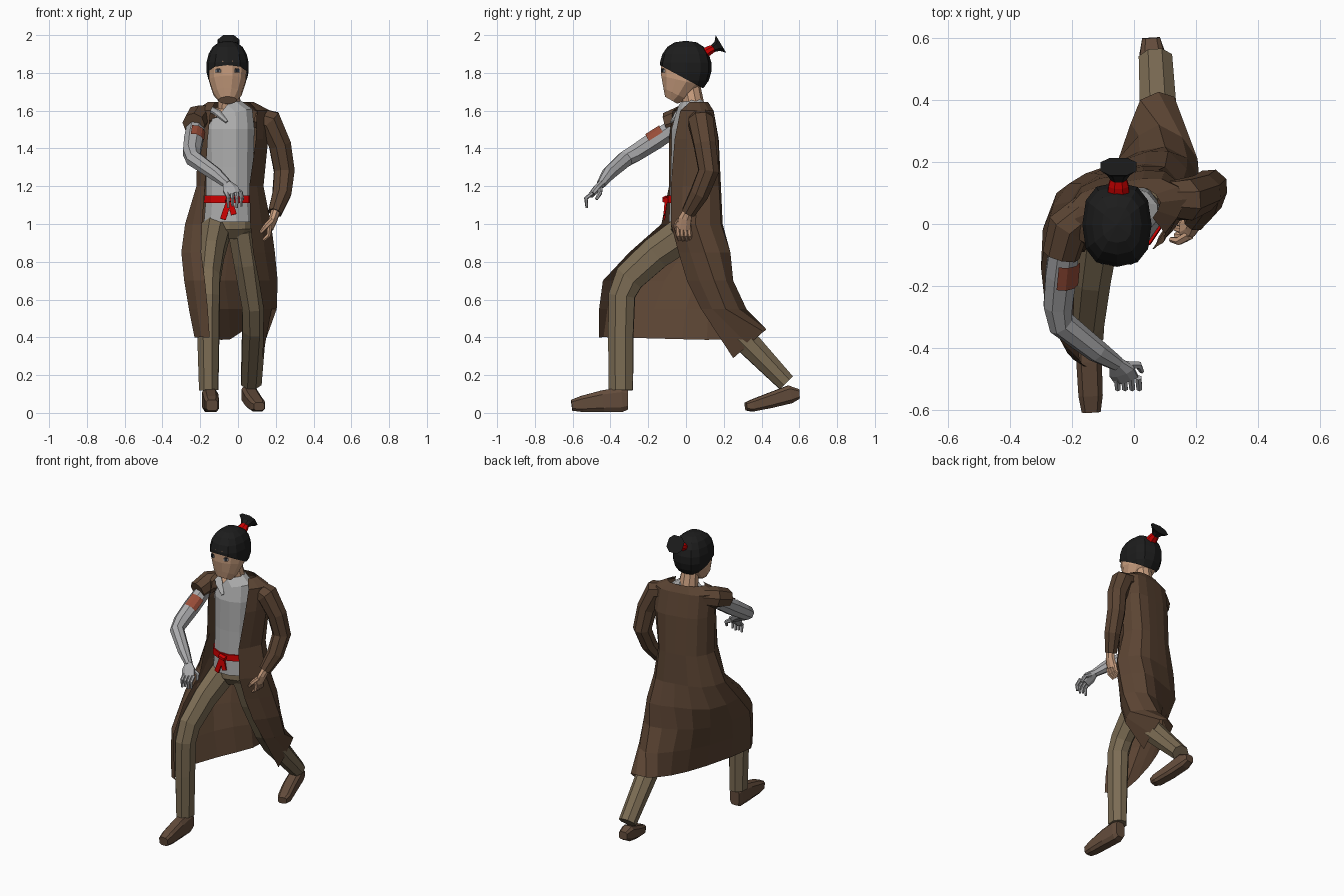
import bpy, bmesh, math
from mathutils import Vector

def mat(name, r, g, b):
    m = bpy.data.materials.new(name)
    m.diffuse_color = (r, g, b, 1)
    return m

COAT = mat("coat brown", 0.105, 0.058, 0.033)
BOOT = mat("boot brown", 0.125, 0.072, 0.044)
TROUSER = mat("trouser khaki", 0.20, 0.15, 0.088)
SHIRT = mat("shirt grey", 0.42, 0.42, 0.42)
METAL = mat("metal grey", 0.40, 0.40, 0.41)
SKIN = mat("skin", 0.58, 0.34, 0.21)
HAIR = mat("hair black", 0.012, 0.012, 0.012)
RED = mat("sash red", 0.60, 0.0, 0.0)
PATCH = mat("faded red", 0.32, 0.075, 0.04)
EYE = mat("eye dark", 0.02, 0.025, 0.035)

def finish(name, bm, material):
    bmesh.ops.recalc_face_normals(bm, faces=bm.faces)
    me = bpy.data.meshes.new(name)
    bm.to_mesh(me)
    bm.free()
    me.materials.append(material)
    ob = bpy.data.objects.new(name, me)
    bpy.context.collection.objects.link(ob)
    return ob

def boxy(c, power):
    return math.copysign(abs(c) ** power, c)

def limb(name, pts, material, sides=8, keep=None, power=1):
    """Tube through (x, y, z, width radius, depth radius) stations.
    keep = (direction, limit) leaves only the faces turned that way; power < 1 squares it off."""
    bm = bmesh.new()
    P = [Vector(p[:3]) for p in pts]
    u, rings = None, []
    grow = 1 / math.cos(math.pi / sides) if power == 1 and sides > 4 else 1
    for i, p in enumerate(pts):
        a, b = P[max(i - 1, 0)], P[min(i + 1, len(P) - 1)]
        t = (b - a).normalized()
        if u is None:
            u = Vector((1, 0, 0)) if abs(t.x) < 0.7 else Vector((0, 1, 0))
        u = (u - t * u.dot(t)).normalized()
        v = t.cross(u)
        rw, rd = p[3] * grow, p[-1] * grow
        ring = []
        for k in range(sides):
            ang = 2 * math.pi * (k + 0.5) / sides
            ring.append(bm.verts.new(P[i] + u * rw * boxy(math.cos(ang), power)
                                     + v * rd * boxy(math.sin(ang), power)))
        rings.append(ring)
    for r, s in zip(rings, rings[1:]):
        for k in range(sides):
            j = (k + 1) % sides
            bm.faces.new((r[k], r[j], s[j], s[k]))
    bm.faces.new(rings[0])
    bm.faces.new(rings[-1])
    bmesh.ops.recalc_face_normals(bm, faces=bm.faces)
    if keep:
        d = Vector(keep[0]).normalized()
        drop = [f for f in bm.faces if f.normal.dot(d) < keep[1]]
        bmesh.ops.delete(bm, geom=drop, context='FACES')
    return finish(name, bm, material)

def plate(name, loc, size, turn, material):
    bm = bmesh.new()
    bmesh.ops.create_cube(bm, size=1)
    for v in bm.verts:
        v.co = Vector(v.co[i] * size[i] for i in range(3))
    ob = finish(name, bm, material)
    ob.location, ob.rotation_euler = loc, (0, 0, turn)

CX = -0.055

# Head, neck and face
limb("head", [(CX, -0.078, 1.655, .048, .038), (CX, -0.058, 1.69, .075, .069),
              (CX, -0.026, 1.76, .098, .108), (CX, -0.02, 1.85, .10, .112),
              (CX, -0.01, 1.90, .07, .08)], SKIN, 12)
limb("neck", [(-.045, .04, 1.55, .12, .075), (-.04, .045, 1.59, .115, .07),
              (-.045, .04, 1.62, .062, .056), (-.05, .02, 1.72, .05, .055)], SKIN, 10)
for s in (-1, 1):
    plate("eye", (CX + s * .050, -.121, 1.81), (.030, .009, .014), s * .45, SHIRT)
    plate("pupil", (CX + s * .050, -.124, 1.812), (.018, .009, .022), s * .45, EYE)

# Hair cap, squared off and cut along a sloping hairline
bm = bmesh.new()
bmesh.ops.create_uvsphere(bm, u_segments=12, v_segments=9, radius=1)
for v in bm.verts:
    x, y, z = v.co
    h = math.hypot(x, y) or 1
    w = h ** .8
    v.co = Vector((CX + boxy(x / h, .75) * w * .113, boxy(y / h, .8) * w * .138 - .002,
                   1.83 + z * .14))
bmesh.ops.bisect_plane(bm, geom=bm.verts[:] + bm.edges[:] + bm.faces[:],
                       plane_co=(0, -.14, 1.842), plane_no=(0, .54, 1), clear_inner=True)
finish("hair", bm, HAIR)
limb("hair_band", [(-.05, .085, 1.895, .036, .028), (-.05, .125, 1.92, .032, .024),
                   (-.05, .155, 1.935, .023, .018)], RED)
limb("hair_tuft", [(-.05, .14, 1.927, .022, .02), (-.05, .165, 1.941, .040, .030),
                   (-.05, .185, 1.953, .062, .058)], HAIR, 8, None, .8)

# Shirt with collar flap, sash and hips
limb("shirt", [(-.045, .02, 1.01, .135, .11), (-.045, .02, 1.13, .125, .106),
               (-.045, .025, 1.30, .126, .104), (-.045, .03, 1.50, .132, .106),
               (-.045, .035, 1.575, .125, .088), (-.07, .04, 1.595, .095, .082)], SHIRT, 12)
limb("shirt_collar", [(-.15, .0, 1.61, .02, .010), (-.11, -.045, 1.59, .022, .010),
                      (-.06, -.078, 1.54, .008, .006)], SHIRT, 6)
limb("sash", [(-.045, .02, 1.11, .135, .117), (-.045, .02, 1.15, .132, .114)], RED, 12)
limb("sash_knot", [(-.065, -.105, 1.135, .018, .014), (-.02, -.105, 1.125, .02, .014)], RED, 6)
for x, z in ((-.08, 1.025), (-.022, 1.05)):
    limb("sash_tail", [(-.045, -.105, 1.13, .020, .010), (x, -.115, z, .022, .006)], RED, 4)
limb("hips", [(-.045, .03, 1.06, .125, .10), (-.045, .03, .98, .135, .105),
              (-.045, .04, .94, .09, .08)], TROUSER, 10)

# Trouser legs: one forward, one trailing
limb("front_leg", [(-.115, .02, .97, .075, .095), (-.14, -.16, .845, .066, .086),
                   (-.155, -.30, .715, .060, .08), (-.157, -.34, .62, .06, .07),
                   (-.157, -.345, .40, .057, .066), (-.155, -.345, .12, .05, .064)], TROUSER)
limb("back_leg", [(.025, .05, .97, .078, .095), (.052, .09, .80, .074, .09),
                  (.085, .17, .57, .064, .076), (.085, .25, .45, .062, .07),
                  (.07, .53, .16, .054, .048)], TROUSER)

# Shoes
limb("front_shoe", [(-.15, -.308, .07, .034, .055), (-.15, -.34, .07, .042, .068),
                    (-.145, -.44, .062, .043, .06), (-.14, -.55, .047, .041, .045),
                    (-.138, -.605, .04, .032, .030)], BOOT, 8, None, .55)
limb("back_shoe", [(.055, .600, .10, .030, .026), (.058, .55, .098, .042, .05),
                   (.08, .44, .064, .044, .042), (.105, .35, .038, .041, .033),
                   (.112, .317, .034, .030, .022)], BOOT, 8, None, .55)

# Long open coat: rows run from left front edge round the back to right front edge
rows = [
    (1.645, -.12, -.01, -.16, .03, -.12, .085, -.05, .11, .04, .115, .085, .07, .06, .02),
    (1.60, -.145, -.07, -.23, 0, -.17, .10, -.04, .135, .09, .145, .17, .08, .10, -.03),
    (1.45, -.16, -.09, -.215, 0, -.17, .12, -.04, .16, .10, .17, .16, .08, .095, -.06),
    (1.20, -.175, -.09, -.22, .01, -.17, .13, -.04, .175, .08, .175, .135, .06, .06, -.08),
    (1.00, -.19, -.13, -.28, -.02, -.21, .13, -.04, .18, .10, .185, .175, .05, .065, -.08),
    (.85, -.195, -.30, -.30, -.14, -.25, .10, -.05, .20, .11, .235, .195, .10, .08, -.04),
    (.70, -.175, -.44, -.285, -.28, -.22, .05, -.07, .19, .10, .25, .21, .15, .11, .005),
    (.55, -.16, -.46, -.26, -.33, -.18, .0, -.05, .21, .08, .32, .205, .21, .135, .08)]
grid = [[Vector((r[1 + 2 * i], r[2 + 2 * i], r[0])) for i in range(7)] for r in rows]
grid.append([Vector(p) for p in (
    (-.15, -.46, .40), (-.23, -.37, .40), (-.14, -.02, .39), (-.04, .22, .39),
    (.02, .40, .43), (.13, .41, .43), (.13, .25, .29))])

def midpoints(row):
    """Insert a smooth point between each pair of columns."""
    out = []
    for i in range(len(row) - 1):
        a, b = row[i], row[i + 1]
        p = row[i - 1] if i else a
        q = row[i + 2] if i + 2 < len(row) else b
        out += [a, (9 * (a + b) - p - q) / 16]
    return out + [row[-1]]

bm = bmesh.new()
vs = [[bm.verts.new(p) for p in midpoints(r)] for r in grid]
for r, s in zip(vs, vs[1:]):
    for k in range(len(r) - 1):
        bm.faces.new((r[k], r[k + 1], s[k + 1], s[k]))
finish("coat", bm, COAT)

# Sleeves: torn short one on the metal arm, long one on the other
limb("short_sleeve", [(-.15, .04, 1.57, .058), (-.212, -.01, 1.562, .064),
                      (-.235, -.10, 1.53, .056)], COAT)
limb("long_sleeve", [(.09, .08, 1.565, .053), (.165, .078, 1.545, .066), (.222, .10, 1.42, .058),
                     (.245, .12, 1.28, .054), (.232, .07, 1.16, .049),
                     (.195, .012, 1.06, .036)], COAT)

# Metal arm with a faded painted patch
limb("metal_arm", [(-.22, -.03, 1.53, .046), (-.235, -.16, 1.445, .050), (-.245, -.26, 1.38, .046),
                   (-.235, -.32, 1.345, .042), (-.12, -.41, 1.265, .035),
                   (-.055, -.45, 1.21, .023)], METAL)
limb("arm_patch", [(-.228, -.112, 1.476, .055), (-.235, -.185, 1.43, .055)], PATCH, 12,
     ((.5, -.53, .68), .72))

# Metal hand
limb("metal_palm", [(-.06, -.445, 1.215, .022, .02), (-.04, -.475, 1.185, .042, .018),
                    (-.025, -.50, 1.155, .04, .015)], METAL)
for i in range(4):
    x = -.055 + .023 * i
    limb("metal_finger", [(x, -.495, 1.165, .010), (x + .003, -.53, 1.135, .009),
                          (x + .003, -.525, 1.085 + .008 * (i % 2), .006)], METAL, 6)
limb("metal_thumb", [(-.03, -.455, 1.19, .013), (.015, -.455, 1.165, .011),
                     (.025, -.475, 1.13, .007)], METAL, 6)

# Bare hand
limb("palm", [(.20, .012, 1.07, .024, .026), (.188, -.005, 1.03, .022, .034),
              (.165, -.015, .975, .02, .038)], SKIN)
for i in range(4):
    y = -.045 + .02 * i
    limb("finger", [(.168, y, .985, .012), (.162, y + .004, .94, .011),
                    (.135, y + .01, .915, .008)], SKIN, 6)
limb("thumb", [(.18, -.035, 1.02, .014), (.145, -.055, .985, .012), (.12, -.05, .955, .008)], SKIN, 6)
